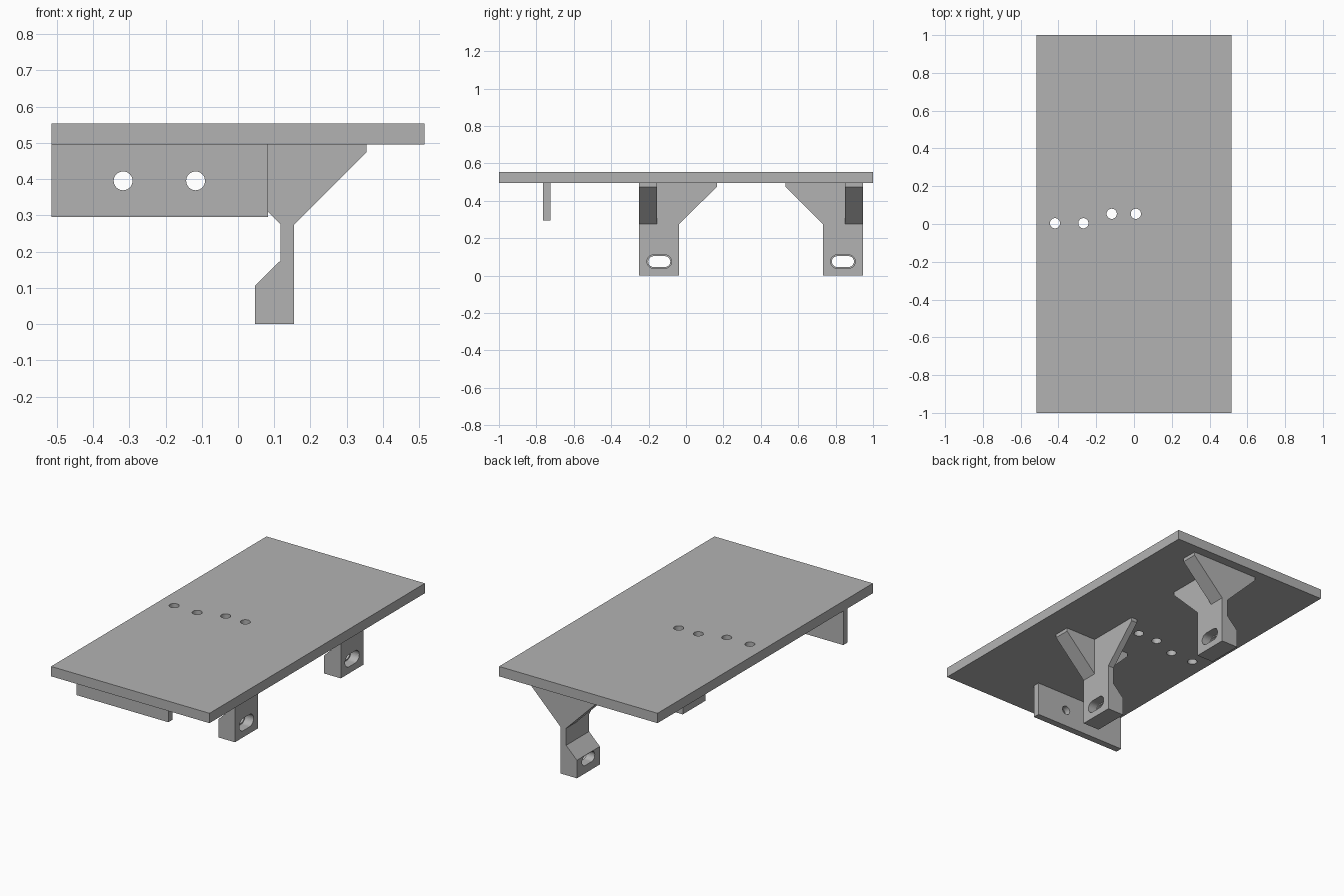
import bpy, bmesh, math
from mathutils import Vector

if "Cube" in bpy.data.objects:
    bpy.data.objects.remove(bpy.data.objects["Cube"])

grey = bpy.data.materials.new("plain grey")
grey.use_nodes = True
grey.diffuse_color = (0.45, 0.45, 0.45, 1)
grey.node_tree.nodes["Principled BSDF"].inputs["Base Color"].default_value = grey.diffuse_color


def prism(name, outline, axis, start, end):
    """Extrude a 2D outline along one axis; the other two axes keep their order."""
    bm = bmesh.new()

    def place(a, b, depth):
        co = [a, b]
        co.insert("xyz".index(axis), depth)
        return bm.verts.new(co)

    face = bm.faces.new([place(a, b, start) for a, b in outline])
    move = Vector([end - start if c == axis else 0 for c in "xyz"])
    new = bmesh.ops.extrude_face_region(bm, geom=[face])["geom"]
    bmesh.ops.translate(bm, vec=move, verts=[v for v in new if isinstance(v, bmesh.types.BMVert)])
    if face.is_valid and len(bm.faces) < len(outline) + 2:
        bm.faces.new([v for v in face.verts])
    bmesh.ops.recalc_face_normals(bm, faces=bm.faces)
    mesh = bpy.data.meshes.new(name)
    bm.to_mesh(mesh)
    bm.free()
    mesh.materials.append(grey)
    obj = bpy.data.objects.new(name, mesh)
    bpy.context.scene.collection.objects.link(obj)
    return obj


def rect(a0, a1, b0, b1):
    return [(a0, b0), (a1, b0), (a1, b1), (a0, b1)]


def slot(a, b, half_length, r, steps=16):
    """Rounded slot outline; a zero half length gives a circle."""
    points = []
    for side in (1, -1):
        count = steps + 1 if half_length else steps
        for i in range(count):
            t = math.pi * (i / steps - 0.5) + (0 if side > 0 else math.pi)
            points.append((a + side * half_length + r * math.cos(t), b + r * math.sin(t)))
    return points


def combine(obj, others, operation):
    """Apply booleans and delete the helper solids."""
    for other in others:
        other.hide_render = True
        mod = obj.modifiers.new("join", "BOOLEAN")
        mod.operation, mod.object, mod.solver = operation, other, "EXACT"
    bpy.context.view_layer.update()
    graph = bpy.context.evaluated_depsgraph_get()
    mesh = bpy.data.meshes.new_from_object(obj.evaluated_get(graph))
    obj.modifiers.clear()
    obj.data = mesh
    for other in others:
        bpy.data.objects.remove(other)


# Table top with four through holes
TOP, UNDER = 0.553, 0.495
table = prism("table_top", rect(-0.515, 0.515, -1, 1), "z", UNDER, TOP)
holes = [(-0.418, 0.004), (-0.268, 0.004), (-0.118, 0.054), (0.01, 0.054)]
combine(table, [prism("hole_cutter", slot(x, y, 0, 0.027), "z", 0.4, 0.7) for x, y in holes], "DIFFERENCE")

# Hanging front plate with two holes
plate = prism("front_plate", rect(-0.515, 0.083, 0.295, UNDER), "y", -0.765, -0.725)
combine(plate, [prism("hole_cutter", slot(x, 0.395, 0, 0.026), "y", -0.9, -0.6) for x in (-0.317, -0.117)],
        "DIFFERENCE")

# Two mirrored legs, each with a foot block, sideways braces and an inward brace
MIDDLE = 0.348
IN, OUT, KNEE, TIP = 0.117, 0.155, 0.275, 0.475
for name, side in (("front_leg", -1), ("back_leg", 1)):
    def y(distance):
        return MIDDLE + side * distance

    outer, inner, reach = y(0.598), y(0.385), y(0.183)
    leg = prism(name, [(0.047, 0), (OUT, 0), (OUT, UNDER), (IN, UNDER), (IN, 0.175), (0.047, 0.106)],
                "y", outer, inner)
    side_brace = prism("side_brace", [(IN, KNEE), (OUT, KNEE), (OUT + 0.2, TIP), (OUT + 0.2, UNDER),
                                      (IN - 0.2, UNDER), (IN - 0.2, TIP)], "y", outer, y(0.503))
    inward_brace = prism("inward_brace", [(outer, KNEE), (inner, KNEE), (reach, TIP), (reach, UNDER),
                                          (outer, UNDER)], "x", IN, OUT)
    combine(leg, [side_brace, inward_brace], "UNION")
    # Stepped slot through the foot
    centre = y(0.491)
    narrow = prism("slot_cutter", slot(centre, 0.075, 0.03, 0.029), "x", 0, 0.2)
    wide = prism("slot_cutter", slot(centre, 0.075, 0.03, 0.036), "x", 0.1, 0.2)
    combine(leg, [narrow, wide], "DIFFERENCE")
